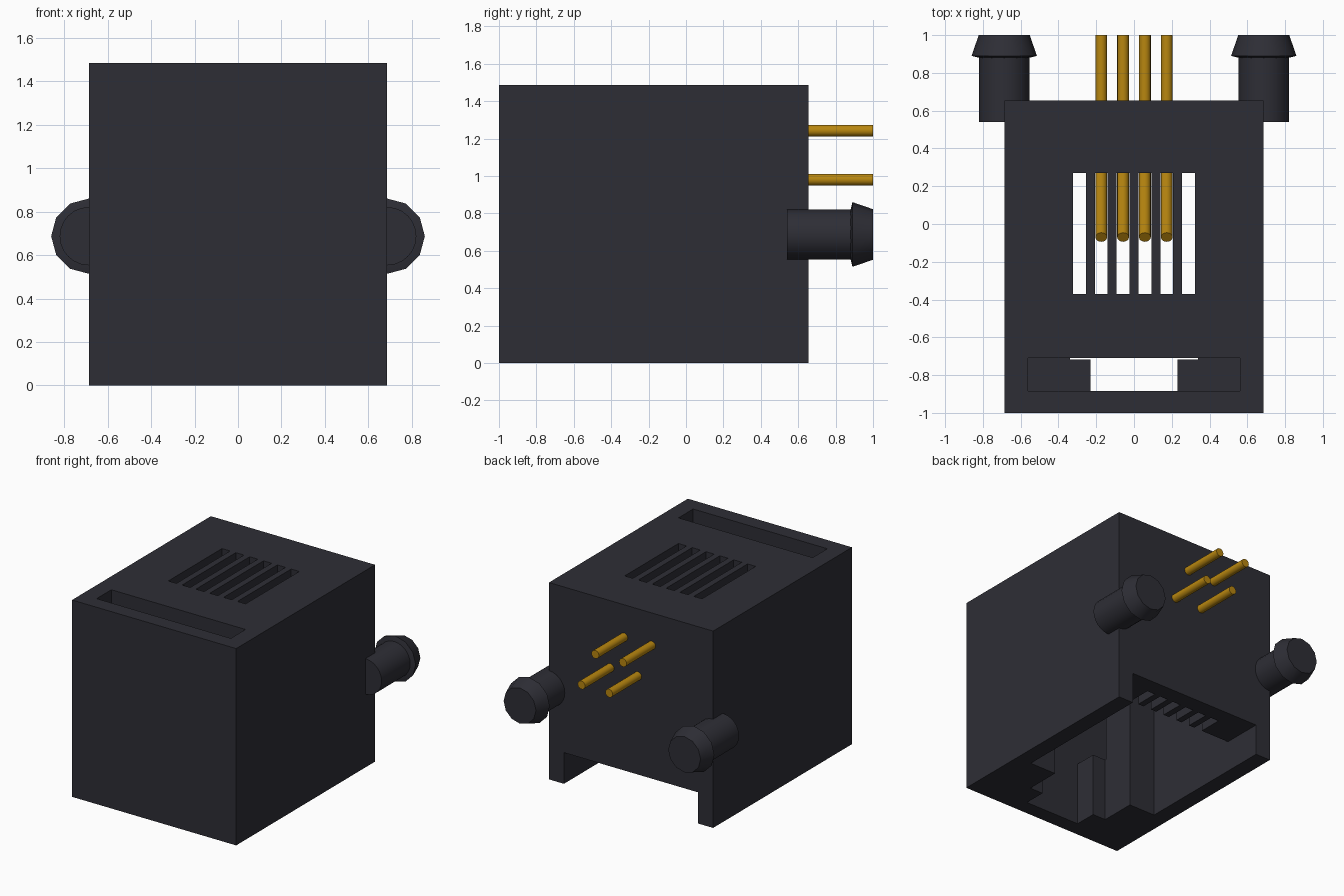
import bpy
import math
from mathutils import Vector

if "Cube" in bpy.data.objects:
    bpy.data.objects.remove(bpy.data.objects["Cube"], do_unlink=True)


def make_material(name, color):
    mat = bpy.data.materials.new(name)
    mat.use_nodes = True
    mat.diffuse_color = color
    bsdf = next(n for n in mat.node_tree.nodes if n.type == 'BSDF_PRINCIPLED')
    bsdf.inputs["Base Color"].default_value = color
    return mat


plastic = make_material("dark plastic", (0.027, 0.027, 0.036, 1))
gold = make_material("gold metal", (0.48, 0.24, 0.005, 1))


def box(name, x, y, z):
    """Box spanning the given (low, high) ranges."""
    spans = (x, y, z)
    bpy.ops.mesh.primitive_cube_add(size=1, location=[sum(s) / 2 for s in spans])
    ob = bpy.context.object
    ob.name = name
    ob.scale = [s[1] - s[0] for s in spans]
    bpy.ops.object.transform_apply(location=True, rotation=True, scale=True)
    return ob


def cut(target, x, y, z):
    """Subtract a box from the target."""
    cutter = box("cutter", x, y, z)
    cutter.hide_render = True
    mod = target.modifiers.new("cut", 'BOOLEAN')
    mod.operation = 'DIFFERENCE'
    mod.solver = 'EXACT'
    mod.object = cutter
    bpy.context.view_layer.objects.active = target
    bpy.ops.object.modifier_apply(modifier=mod.name)
    bpy.data.objects.remove(cutter, do_unlink=True)


def rod(name, start, end, r1, r2, sides, mat):
    """Round bar or cone between two points."""
    start, end = Vector(start), Vector(end)
    axis = end - start
    bpy.ops.mesh.primitive_cone_add(
        vertices=sides, radius1=r1, radius2=r2, depth=axis.length,
        location=(start + end) / 2,
        rotation=axis.to_track_quat('Z', 'Y').to_euler())
    ob = bpy.context.object
    ob.name = name
    ob.data.materials.append(mat)
    bpy.ops.object.shade_smooth_by_angle(angle=math.radians(35))
    return ob


# Housing with a stepped socket open at the bottom
housing = box("housing", (-0.685, 0.685), (-1, 0.655), (0, 1.485))
housing.data.materials.append(plastic)
cut(housing, (-0.56, 0.56), (-0.45, 0.35), (-0.1, 1.3))       # main cavity
cut(housing, (-0.34, 0.34), (-0.717, -0.4), (-0.1, 1.3))      # latch neck
cut(housing, (-0.23, 0.23), (-0.885, -0.7), (-0.1, 0.6))      # latch channel
cut(housing, (-0.56, 0.56), (-0.885, -0.71), (0.48, 1.6))     # window in the top
cut(housing, (-0.56, 0.56), (0.3, 0.8), (-0.1, 0.235))        # notch in the back

# Contact slots through the top and up the inside of the back wall
pitch = 0.1155
for i in range(6):
    x = (i - 2.5) * pitch
    span = (x - 0.034, x + 0.034)
    cut(housing, span, (-0.37, 0.27), (1.2, 1.6))
    cut(housing, span, (0.3, 0.53), (0.2, 0.9))

# Contact springs inside, and staggered solder pins at the back
for i in range(4):
    x = (i - 1.5) * pitch
    z = 0.98 if i % 2 else 1.242
    rod(f"contact_spring_{i + 1}", (x, 0.45, 0.4), (x, -0.07, 1.05),
        0.031, 0.031, 16, gold)
    rod(f"solder_pin_{i + 1}", (x, 0.45, z), (x, 1, z),
        0.031, 0.031, 16, gold)

# Snap-in mounting posts with flared heads
for side, x in (("left", 0.687), ("right", -0.687)):
    rod(f"{side}_post", (x, 0.54, 0.687), (x, 0.9, 0.687),
        0.134, 0.134, 24, plastic)
    rod(f"{side}_post_lip", (x, 0.88, 0.687), (x, 0.89, 0.687),
        0.134, 0.173, 12, plastic)
    rod(f"{side}_post_head", (x, 0.89, 0.687), (x, 1, 0.687),
        0.173, 0.135, 12, plastic)
